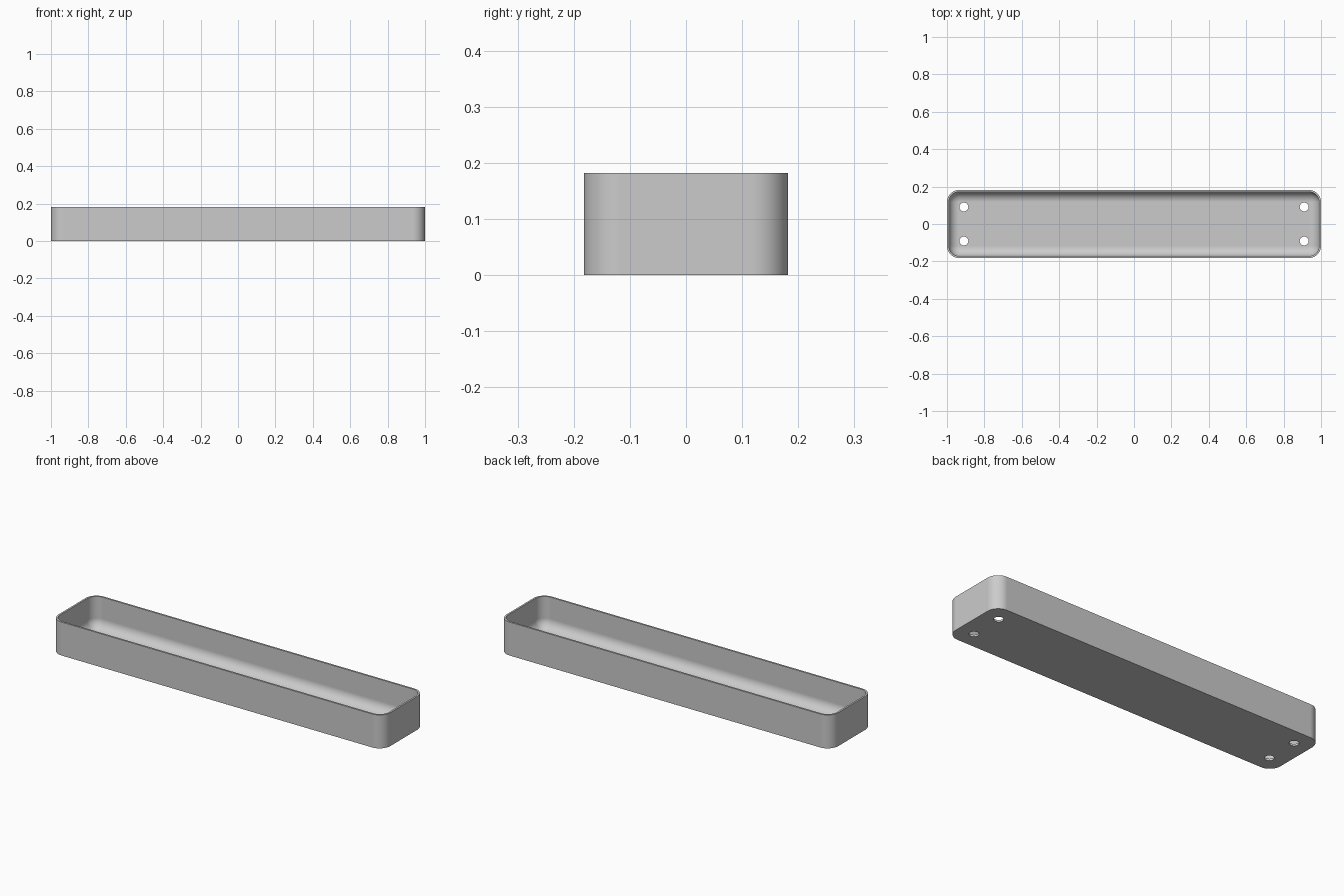
import bpy, bmesh, math

HALF_X, HALF_Y, HEIGHT = 1.0, 0.182, 0.182
CORNER, WALL, FLOOR, FILLET = 0.065, 0.01, 0.01, 0.054
CORNER_STEPS, FILLET_STEPS = 12, 12

cube = bpy.data.objects.get("Cube")
if cube:
    bpy.data.objects.remove(cube, do_unlink=True)

grey = bpy.data.materials.new("plain_grey")
grey.use_nodes = True
colour = (0.6, 0.6, 0.6, 1)
grey.diffuse_color = colour
grey.node_tree.nodes["Principled BSDF"].inputs["Base Color"].default_value = colour


def ring(bm, inset, z):
    """Rounded rectangle of vertices, offset inwards from the outer wall."""
    verts = []
    radius = CORNER - inset
    for corner, (sx, sy) in enumerate([(1, 1), (-1, 1), (-1, -1), (1, -1)]):
        for i in range(CORNER_STEPS + 1):
            a = (corner + i / CORNER_STEPS) * math.pi / 2
            verts.append(bm.verts.new((sx * (HALF_X - CORNER) + radius * math.cos(a),
                                       sy * (HALF_Y - CORNER) + radius * math.sin(a), z)))
    return verts


# Tray shell: outer wall, rim, inner wall, rounded inner floor edge
profile = [(0, 0), (0, HEIGHT), (WALL, HEIGHT)]
for i in range(FILLET_STEPS + 1):
    a = i / FILLET_STEPS * math.pi / 2
    profile.append((WALL + FILLET * (1 - math.cos(a)),
                    FLOOR + FILLET * (1 - math.sin(a))))

bm = bmesh.new()
rings = [ring(bm, d, z) for d, z in profile]
for low, high in zip(rings, rings[1:]):
    for i in range(len(low)):
        j = (i + 1) % len(low)
        bm.faces.new((low[i], low[j], high[j], high[i]))
bm.faces.new(rings[0][::-1])
bm.faces.new(rings[-1])
bmesh.ops.recalc_face_normals(bm, faces=bm.faces)
mesh = bpy.data.meshes.new("tray")
bm.to_mesh(mesh)
bm.free()
mesh.materials.append(grey)
tray = bpy.data.objects.new("tray", mesh)
bpy.context.collection.objects.link(tray)

# Four drain holes through the floor
bm = bmesh.new()
for sx in (-1, 1):
    for sy in (-1, 1):
        hole = bmesh.ops.create_cone(bm, cap_ends=True, segments=32,
                                     radius1=0.024, radius2=0.024, depth=0.08)
        bmesh.ops.translate(bm, verts=hole["verts"], vec=(sx * 0.91, sy * 0.091, 0))
mesh = bpy.data.meshes.new("hole_cutter")
bm.to_mesh(mesh)
bm.free()
mesh.materials.append(grey)
cutter = bpy.data.objects.new("hole_cutter", mesh)
cutter.hide_render = True
bpy.context.collection.objects.link(cutter)

bpy.ops.object.select_all(action="DESELECT")
tray.select_set(True)
bpy.context.view_layer.objects.active = tray
cut = tray.modifiers.new("drain_holes", "BOOLEAN")
cut.operation, cut.solver, cut.object = "DIFFERENCE", "EXACT", cutter
bpy.ops.object.modifier_apply(modifier=cut.name)
bpy.data.objects.remove(cutter, do_unlink=True)

# Smooth curves, crisp rim and base edges, flat floor
bpy.ops.object.shade_smooth_by_angle(angle=math.radians(35))
weighted = tray.modifiers.new("flat_floor_shading", "WEIGHTED_NORMAL")
weighted.keep_sharp = True
